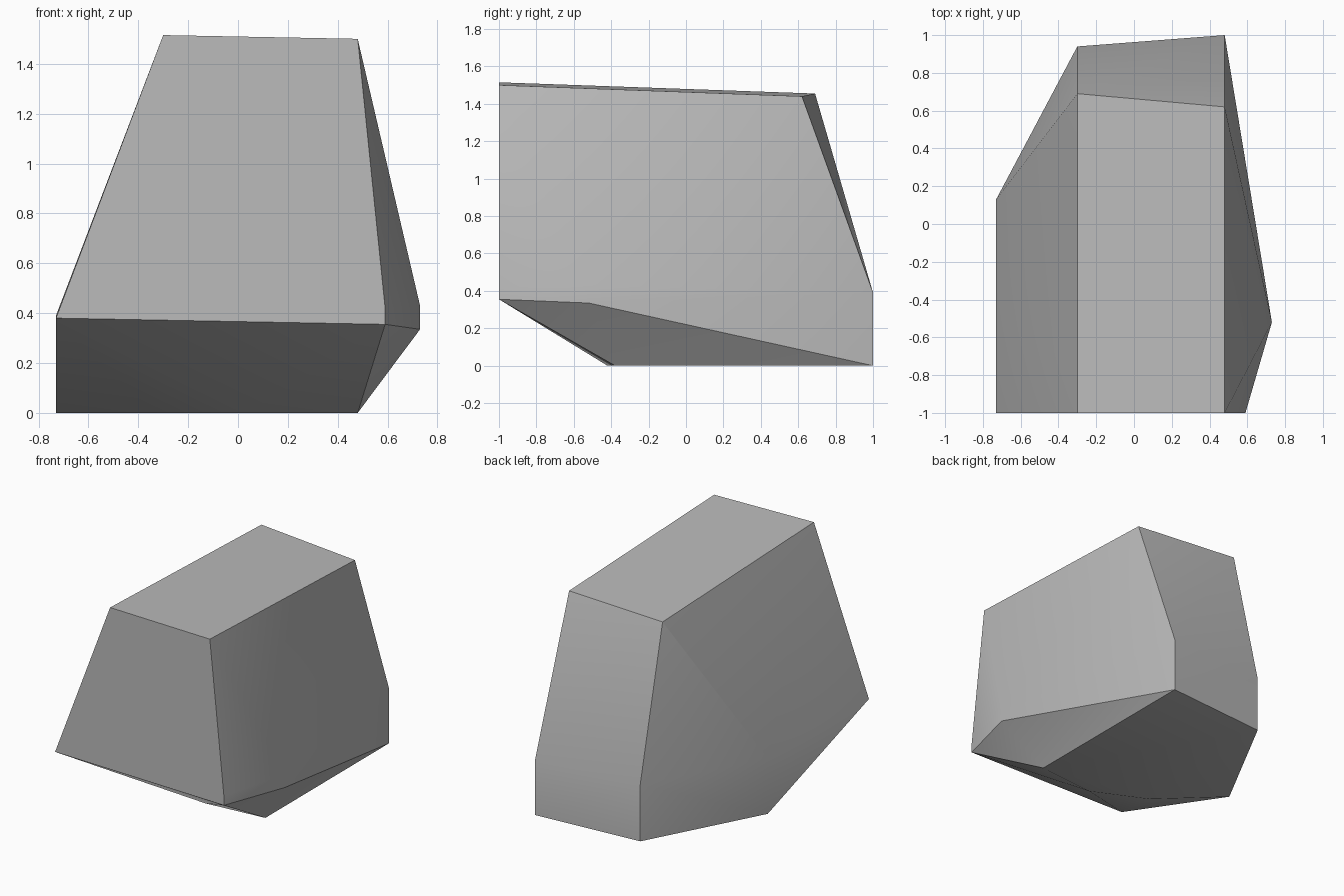
import bpy
import bmesh
from math import radians

cube = bpy.data.objects.get("Cube")
if cube:
    bpy.data.objects.remove(cube, do_unlink=True)

# Stone colour
grey = bpy.data.materials.new("stone grey")
grey.use_nodes = True
tone = (0.5, 0.5, 0.5, 1)
grey.diffuse_color = tone
grey.node_tree.nodes["Principled BSDF"].inputs["Base Color"].default_value = tone

# Corners of the boulder, level by level
crown = [(-0.30, -1, 1.515), (0.48, -1, 1.50), (0.48, 0.62, 1.44), (-0.30, 0.69, 1.455)]
shoulder = [(-0.73, -1, 0.38), (0.59, -1, 0.42), (0.73, -0.52, 0.43),
            (0.48, 1, 0.39), (-0.30, 0.94, 0.40), (-0.73, 0.13, 0.39)]
overhang = [(0.59, -1, 0.355), (0.73, -0.52, 0.335)]
base = [(0.48, -0.38, 0), (0.04, -0.42, 0), (-0.34, -0.24, 0),
        (-0.73, 0.13, 0), (-0.30, 0.94, 0), (0.48, 1, 0)]

# Wrap the corners in a faceted skin and merge the flat facets
bm = bmesh.new()
for corner in crown + shoulder + overhang + base:
    bm.verts.new(corner)
hull = bmesh.ops.convex_hull(bm, input=bm.verts[:])
loose = [v for v in bm.verts if not v.link_faces]
bmesh.ops.delete(bm, geom=loose, context='VERTS')
bmesh.ops.dissolve_limit(bm, angle_limit=radians(1), verts=bm.verts[:], edges=bm.edges[:])
bmesh.ops.recalc_face_normals(bm, faces=bm.faces[:])

mesh = bpy.data.meshes.new("boulder")
bm.to_mesh(mesh)
bm.free()
mesh.materials.append(grey)
boulder = bpy.data.objects.new("boulder", mesh)
bpy.context.collection.objects.link(boulder)

# Soft shading across shallow creases, sharp elsewhere
bpy.ops.object.select_all(action='DESELECT')
boulder.select_set(True)
bpy.context.view_layer.objects.active = boulder
bpy.ops.object.shade_smooth_by_angle(angle=radians(30))
